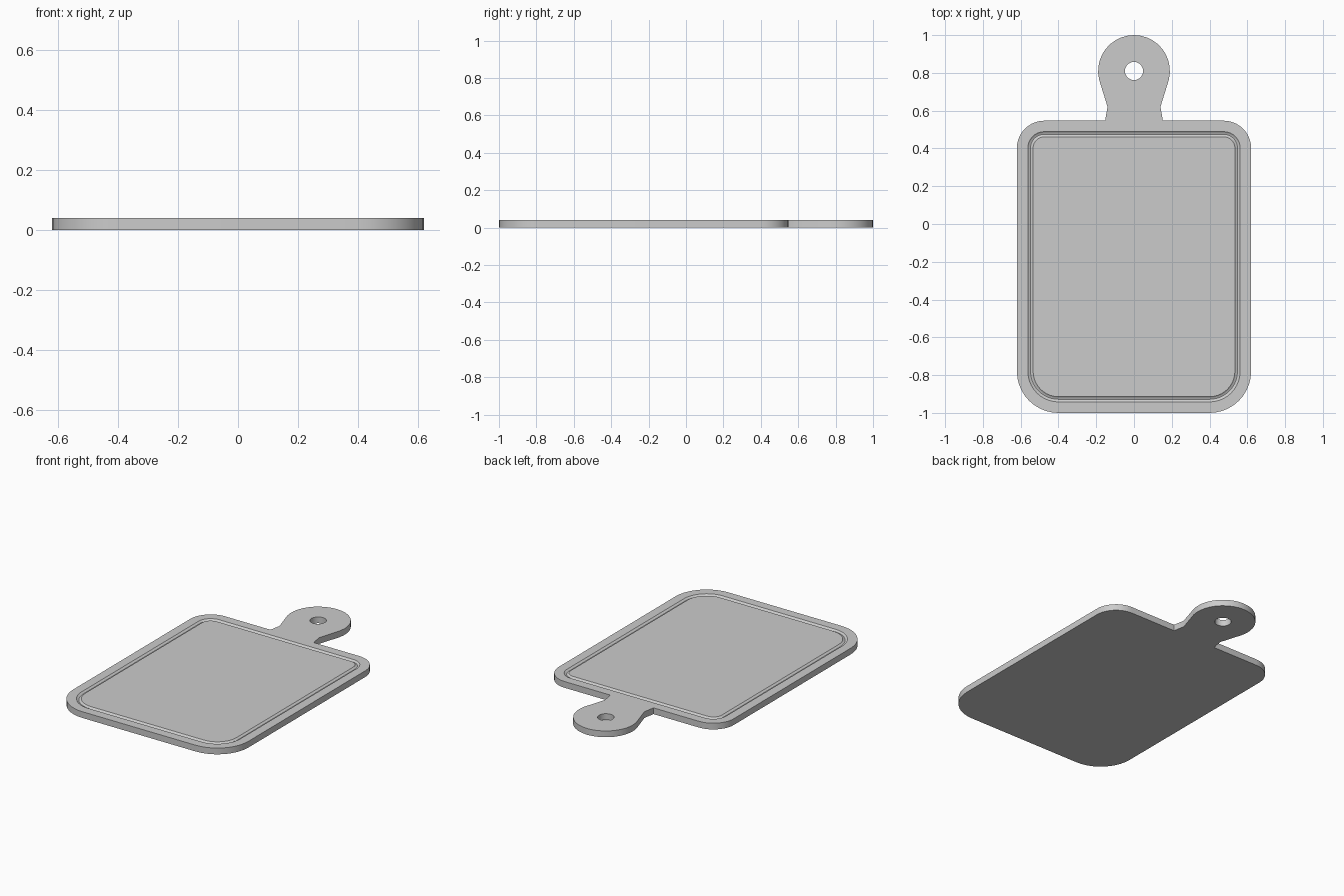
import bpy, bmesh
from math import sin, cos, pi, radians

if "Cube" in bpy.data.objects:
    bpy.data.objects.remove(bpy.data.objects["Cube"])

T = 0.04                      # board thickness
TOP, BOTTOM, HALF = 0.547, -1.0, 0.62


def arc(cx, cy, r, a0, a1, n):
    return [(cx + r * cos(radians(a0 + (a1 - a0) * i / n)),
             cy + r * sin(radians(a0 + (a1 - a0) * i / n))) for i in range(n + 1)]


def half_outline(inset):
    # right half of the rounded body, from bottom to top
    rb, rt = 0.22 - inset, 0.145 - inset
    x, b, t = HALF - inset, BOTTOM + inset, TOP - inset
    return arc(x - rb, b + rb, rb, -90, 0, 10) + arc(x - rt, t - rt, rt, 0, 90, 10)


def mirrored(half):
    return half + [(-x, y) for x, y in reversed(half) if abs(x) > 1e-5]


def loop(bm, pts, z):
    vs = [bm.verts.new((x, y, z)) for x, y in pts]
    return vs, [bm.edges.new((vs[i - 1], v)) for i, v in enumerate(vs)]


def bridge(bm, a, b):
    for i in range(len(a)):
        bm.faces.new((a[i - 1], a[i], b[i], b[i - 1]))


bm = bmesh.new()

# outline of body and paddle handle, plus hanging hole
handle = [(0.153, TOP), (0.14, 0.62), (0.185, 0.765)] + arc(0, 0.81, 0.19, -3, 90, 9)
handle[-1] = (0, 1.0)
outline = mirrored(half_outline(0) + handle)
hole = [(0.048 * cos(2 * pi * i / 24), 0.81 + 0.048 * sin(2 * pi * i / 24)) for i in range(24)]
out_lo, e_out_lo = loop(bm, outline, 0)
out_hi, e_out_hi = loop(bm, outline, T)
hole_lo, e_hole_lo = loop(bm, hole, 0)
hole_hi, e_hole_hi = loop(bm, hole, T)

# juice groove: nested rounded loops dipping below the surface
groove = [loop(bm, mirrored(half_outline(d)), z)
          for d, z in ((0.058, T), (0.065, T - 0.006), (0.072, T - 0.008),
                       (0.079, T - 0.006), (0.086, T))]

# flat surfaces
up = (0, 0, 1)
bmesh.ops.triangle_fill(bm, edges=e_out_hi + e_hole_hi + groove[0][1], use_beauty=True, normal=up)
bmesh.ops.triangle_fill(bm, edges=e_out_lo + e_hole_lo, use_beauty=True, normal=up)
bm.faces.new(groove[-1][0])

# side walls, hole wall and groove walls
bridge(bm, out_lo, out_hi)
bridge(bm, hole_lo, hole_hi)
for a, b in zip(groove, groove[1:]):
    bridge(bm, a[0], b[0])
bmesh.ops.recalc_face_normals(bm, faces=bm.faces)

me = bpy.data.meshes.new("cutting_board")
bm.to_mesh(me)
bm.free()
board = bpy.data.objects.new("cutting_board", me)
bpy.context.collection.objects.link(board)
bpy.context.view_layer.objects.active = board
board.select_set(True)
bpy.ops.object.shade_smooth_by_angle(angle=radians(30))
